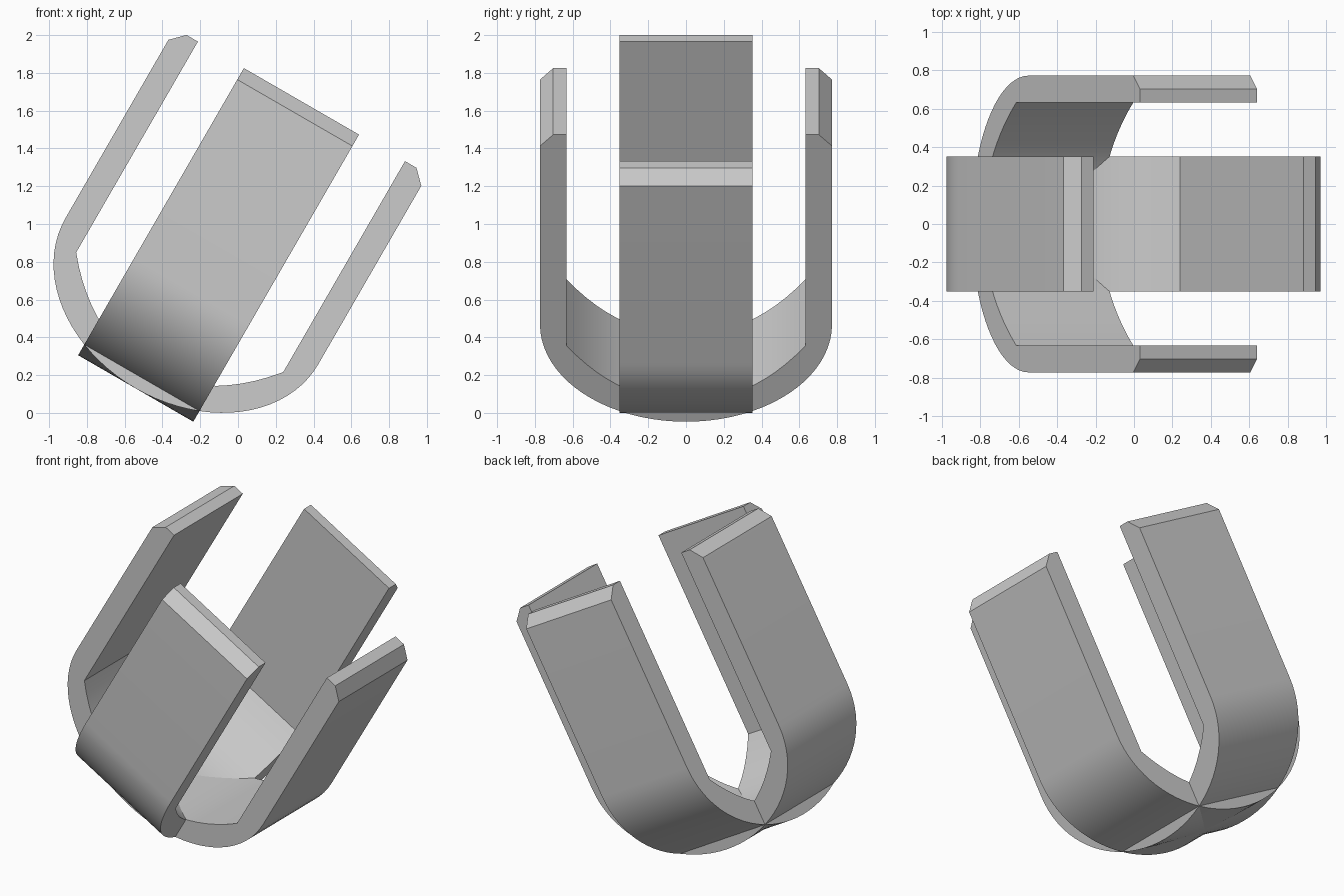
import bpy, bmesh
from math import sin, cos, pi, radians, sqrt
from mathutils import Matrix

cube = bpy.data.objects.get("Cube")
if cube:
    bpy.data.objects.remove(cube, do_unlink=True)

OUTER, INNER, HALF_WIDTH = 0.773, 0.633, 0.352
TOP, BEVEL = 1.596, 0.07

grey = bpy.data.materials.new("plain grey")
grey.use_nodes = True
colour = (0.6, 0.6, 0.6, 1)
grey.diffuse_color = colour
grey.node_tree.nodes["Principled BSDF"].inputs["Base Color"].default_value = colour


def outer_curve(n=40):
    """Rounded outer bottom, from the right arm to the left arm."""
    for i in range(n + 1):
        a = pi * i / n
        yield OUTER * cos(a), 0.436 - 0.595 * sin(a)


def inner_curve(n=24):
    """Shallower inner floor, from the left arm to the right arm."""
    for i in range(n + 1):
        x = INNER * (2 * i / n - 1)
        yield x, 1.602 - 1.64 * sqrt(1 - (x / 1.032) ** 2)


def strap(name, turn):
    # Closed U profile: outer curve, left arm tip, inner floor, right arm tip
    tip = [(OUTER, TOP - BEVEL), (OUTER - BEVEL, TOP), (INNER, TOP)]
    profile = list(outer_curve())
    profile += [(-x, z) for x, z in tip]
    profile += list(inner_curve())
    profile += tip[::-1]

    # Extrude the profile across the strap width
    bm = bmesh.new()
    face = bm.faces.new([bm.verts.new((x, -HALF_WIDTH, z)) for x, z in profile])
    grown = bmesh.ops.extrude_face_region(bm, geom=[face], use_keep_orig=True)
    moved = [v for v in grown["geom"] if isinstance(v, bmesh.types.BMVert)]
    bmesh.ops.translate(bm, verts=moved, vec=(0, 2 * HALF_WIDTH, 0))
    bmesh.ops.recalc_face_normals(bm, faces=bm.faces)

    # Turn about the cup axis, then lean the whole cup sideways
    place = Matrix.Translation((-0.462, 0, 0.267))
    lean = Matrix.Rotation(radians(30), 4, "Y")
    bm.transform(place @ lean @ Matrix.Rotation(turn, 4, "Z"))

    mesh = bpy.data.meshes.new(name)
    bm.to_mesh(mesh)
    bm.free()
    mesh.materials.append(grey)
    obj = bpy.data.objects.new(name, mesh)
    bpy.context.collection.objects.link(obj)
    bpy.ops.object.select_all(action="DESELECT")
    obj.select_set(True)
    bpy.context.view_layer.objects.active = obj
    bpy.ops.object.shade_smooth_by_angle(angle=radians(25))


strap("side_to_side_strap", 0)
strap("front_to_back_strap", pi / 2)
